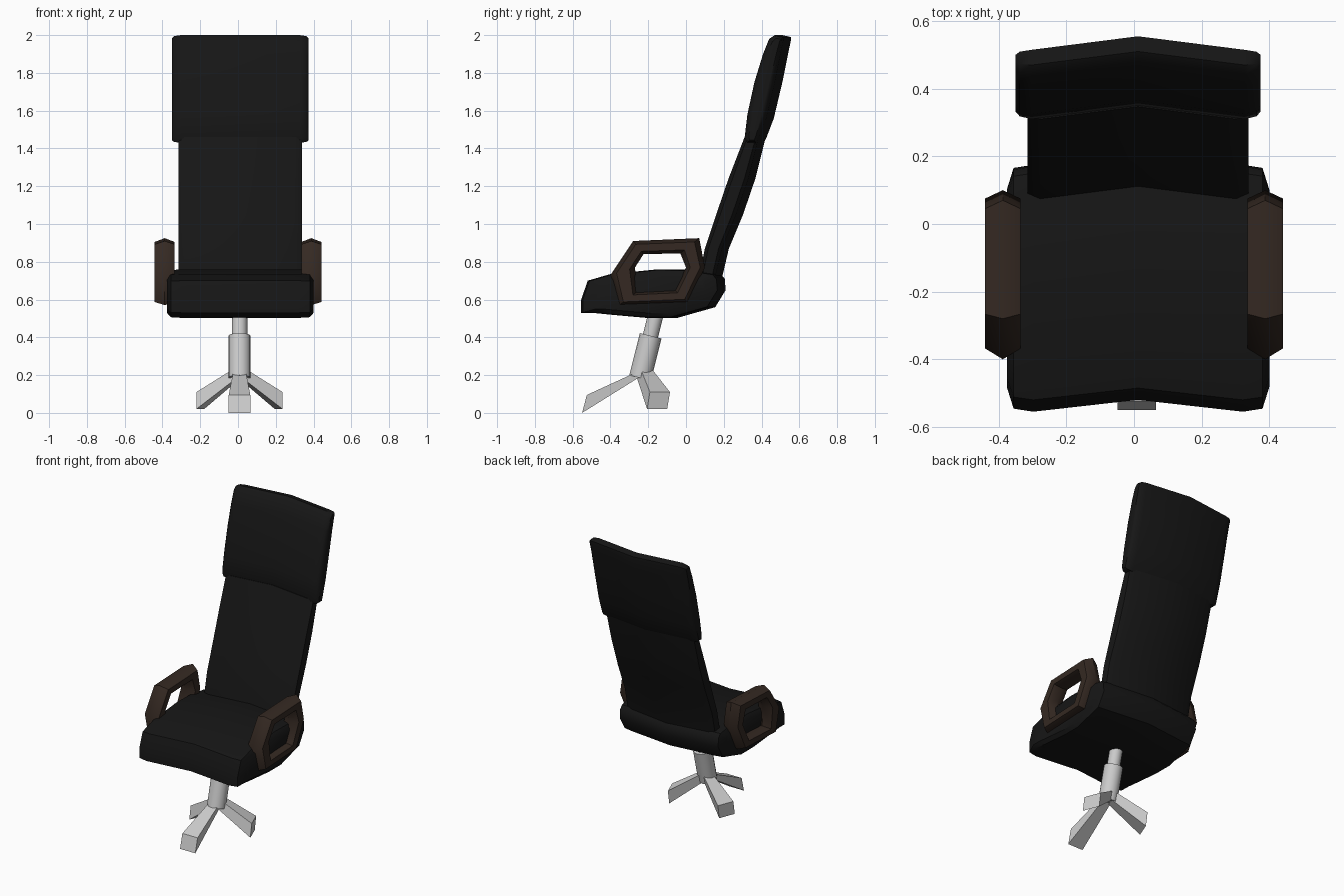
import bpy, bmesh, math
from mathutils import Vector

if "Cube" in bpy.data.objects:
    bpy.data.objects.remove(bpy.data.objects["Cube"])

CX = 0.012  # cushions and base sit slightly off the armrest centre


def material(name, rgb):
    m = bpy.data.materials.new(name)
    m.diffuse_color = (*rgb, 1)
    m.use_nodes = True
    m.node_tree.nodes["Principled BSDF"].inputs["Base Color"].default_value = m.diffuse_color
    return m


black = material("black_leather", (0.008, 0.008, 0.008))
wood = material("dark_wood", (0.035, 0.022, 0.016))


def finish(name, bm, mat=None, angle=40):
    bmesh.ops.recalc_face_normals(bm, faces=bm.faces)
    me = bpy.data.meshes.new(name)
    bm.to_mesh(me)
    bm.free()
    for p in me.polygons:
        p.use_smooth = angle > 0
    if angle > 0:
        me.set_sharp_from_angle(angle=math.radians(angle))
    if mat:
        me.materials.append(mat)
    ob = bpy.data.objects.new(name, me)
    bpy.context.collection.objects.link(ob)
    return ob


def skin(name, rings, closed=False, mat=None, angle=40):
    """Bridge rings of points; cap the ends unless the path is closed."""
    bm = bmesh.new()
    vs = [[bm.verts.new(p) for p in r] for r in rings]
    n, m = len(vs), len(vs[0])
    for i in range(n if closed else n - 1):
        a, b = vs[i], vs[(i + 1) % n]
        for j in range(m):
            k = (j + 1) % m
            bm.faces.new((a[j], a[k], b[k], b[j]))
    if not closed:
        bm.faces.new(vs[0])
        bm.faces.new(vs[-1])
    return finish(name, bm, mat, angle)


def cushion(name, pairs, stations, sweep):
    """Side profile given as (face, back) pairs, swept across x with a V bend.
    stations: (half x, length scale, thickness scale)."""
    mids = [(Vector(a) + Vector(b)) / 2 for a, b in pairs]
    c = (mids[0] + mids[-1]) / 2
    x_full = stations[0][0]
    rows = [(-x, s, k) for x, s, k in reversed(stations)] + [(0, 1, 1)] + list(stations)
    rings = []
    for x, s, k in rows:
        dy = sweep * max(0, 1 - abs(x) / x_full)

        def place(p, m):
            q = c + s * (m - c) + k * (Vector(p) - m)
            return (CX + x, q.x + dy, q.y)
        rings.append([place(a, m) for (a, b), m in zip(pairs, mids)] +
                     [place(b, m) for (a, b), m in reversed(list(zip(pairs, mids)))])
    return skin(name, rings, mat=black)


# Seat cushion
cushion("seat", [
    ((-.555, .60), (-.555, .53)), ((-.52, .70), (-.50, .53)),
    ((-.40, .735), (-.40, .52)), ((-.15, .76), (-.21, .503)),
    ((.0, .757), (-.08, .503)), ((.15, .735), (.12, .56)),
    ((.17, .71), (.175, .65))],
    [(.31, 1, 1), (.368, .975, .97), (.388, .8, .78)], .035)

# Backrest
cushion("backrest", [
    ((.065, .70), (.15, .70)), ((.10, .87), (.19, .87)),
    ((.16, 1.05), (.265, 1.05)), ((.225, 1.24), (.33, 1.24)),
    ((.31, 1.46), (.385, 1.46))],
    [(.29, 1, 1), (.327, 1, .6)], .037)

# Headrest
cushion("headrest", [
    ((.32, 1.43), (.37, 1.43)), ((.31, 1.455), (.385, 1.455)),
    ((.325, 1.58), (.425, 1.56)), ((.362, 1.75), (.47, 1.75)),
    ((.408, 1.9), (.50, 1.9)), ((.44, 1.98), (.515, 1.97)),
    ((.47, 2.0), (.515, 1.99))],
    [(.315, 1, 1), (.35, .985, .8), (.3625, .95, .5)], .04)

# Armrests: faceted loops with a hexagonal section
outer = [(-.40, .73), (-.28, .91), (.07, .925), (.10, .77), (.01, .585), (-.355, .57)]
inner = [(-.27, .77), (-.225, .84), (-.03, .845), (0, .77), (-.06, .65), (-.26, .64)]
section = [(0, 0), (.053, .22), (.053, .75), (0, 1), (-.053, .75), (-.053, .22)]
for side, label in ((-1, "left"), (1, "right")):
    rings = []
    for o, i in zip(outer, inner):
        o, i = Vector(o), Vector(i)
        rings.append([(side * .388 + dx, *i.lerp(o, t)) for dx, t in section])
    skin(label + "_armrest", rings, closed=True, mat=wood, angle=50)


# Tilted column
def tube(name, p, q, r, sides=16):
    p, q = Vector(p), Vector(q)
    side = Vector((1, 0, 0))
    up = (q - p).normalized().cross(side)
    angles = [2 * math.pi * i / sides for i in range(sides)]
    ring = [r * (math.cos(a) * side + math.sin(a) * up) for a in angles]
    skin(name, [[e + v for v in ring] for e in (p, q)])


tube("lower_column", (CX - .004, -.243, .185), (CX - .004, -.187, .408), .059)
tube("upper_column", (CX - .004, -.19, .40), (CX - .004, -.155, .54), .041)


# Three tapered legs
def leg(name, start, end, wide, lean, z0, z1):
    """Tapered bar from start (x, y) to end (x, y); z0, z1 are (bottom, top)."""
    s, e = Vector(start), Vector(end)
    d = (e - s).normalized()
    n = Vector((-d.y, d.x))
    rings = []
    for p, w, (lo, hi) in ((s, .03, z0), (e, wide, z1)):
        top = p + Vector((0, lean))
        rings.append([(*(p - n * w), lo), (*(p + n * w), lo),
                      (*(top + n * w), hi), (*(top - n * w), hi)])
    skin(name, rings, angle=0)


bx = CX - .004
leg("front_leg", (bx, -.245), (bx, -.55), .057, .025, (.19, .235), (0, .095))
for side, label in ((-1, "left"), (1, "right")):
    leg(label + "_rear_leg", (bx + side * .01, -.23), (bx + side * .208, -.153),
        .057, .015, (.18, .24), (.02, .11))
